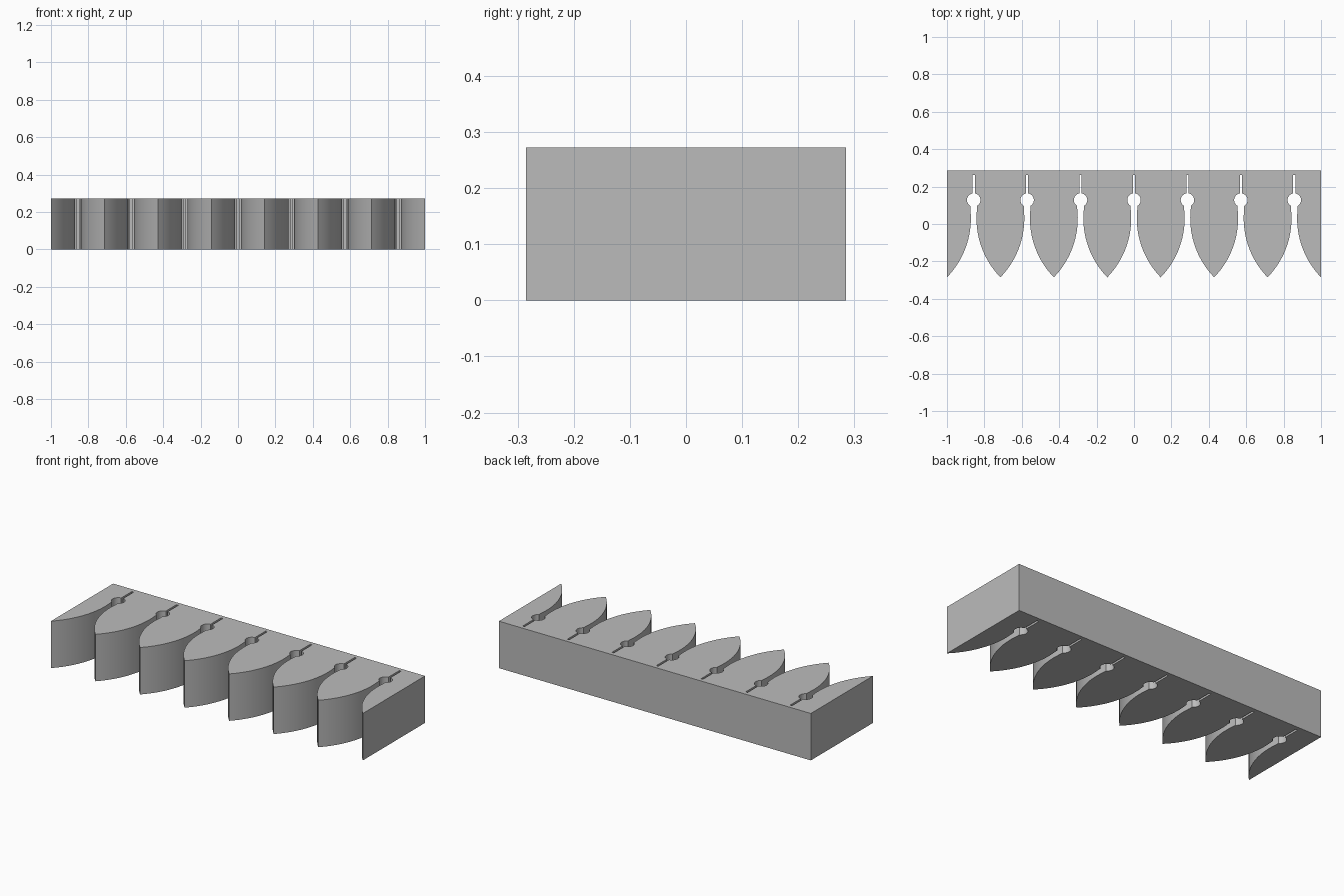
import bpy
import bmesh
import math

if "Cube" in bpy.data.objects:
    bpy.data.objects.remove(bpy.data.objects["Cube"], do_unlink=True)

HEIGHT = 0.272
BACK, TIP = 0.285, -0.285
SLOTS = 7
PITCH = 2 / SLOTS
NECK, NECK_Y = 0.015, 0.03      # narrowest half width between teeth
HOLE_R, HOLE_Y = 0.036, 0.128   # round relief hole
SLIT, SLIT_END = 0.006, 0.262   # thin slit behind the hole

# Single grey material
grey = bpy.data.materials.new("plain_grey")
grey.use_nodes = True
colour = (0.5, 0.5, 0.5, 1)
grey.diffuse_color = colour
grey.node_tree.nodes["Principled BSDF"].inputs["Base Color"].default_value = colour

# Radius of the pointed-arch tooth flank, vertical at the neck
rise, depth = PITCH / 2 - NECK, NECK_Y - TIP
flank_r = (rise ** 2 + depth ** 2) / (2 * rise)


def half_slot():
    """Half widths and depths from the tooth tip to the slit end."""
    points = []
    hole_bottom = HOLE_Y - math.sqrt(HOLE_R ** 2 - (NECK + 0.003) ** 2)
    steps = 24
    for i in range(steps):
        y = TIP + (hole_bottom - TIP) * i / steps
        w = NECK + flank_r - math.sqrt(flank_r ** 2 - (y - NECK_Y) ** 2)
        points.append((w, y))
    start = math.asin((NECK + 0.003) / HOLE_R)
    end = math.pi - math.asin(SLIT / HOLE_R)
    for i in range(13):
        a = start + (end - start) * i / 12
        points.append((HOLE_R * math.sin(a), HOLE_Y - HOLE_R * math.cos(a)))
    points.append((SLIT, SLIT_END))
    return points


# Comb outline: each slot is mirrored and repeated along the front
half = half_slot()
outline = [(-1, BACK)]
for k in range(SLOTS):
    cx = -1 + PITCH * (k + 0.5)
    outline += [(cx - w, y) for w, y in half]
    right = [(cx + w, y) for w, y in reversed(half)]
    outline += right if k == SLOTS - 1 else right[:-1]
outline.append((1, BACK))

# Extrude the outline upward into the toothed block
bm = bmesh.new()
base = bm.faces.new([bm.verts.new((x, y, 0)) for x, y in outline])
top = bmesh.ops.extrude_face_region(bm, geom=[base])["geom"]
bmesh.ops.translate(bm, vec=(0, 0, HEIGHT),
                    verts=[g for g in top if isinstance(g, bmesh.types.BMVert)])
bmesh.ops.recalc_face_normals(bm, faces=bm.faces)
mesh = bpy.data.meshes.new("toothed_block")
bm.to_mesh(mesh)
bm.free()
mesh.materials.append(grey)
block = bpy.data.objects.new("toothed_block", mesh)
bpy.context.collection.objects.link(block)

# Smooth flanks and holes, sharp edges elsewhere
bpy.ops.object.select_all(action="DESELECT")
block.select_set(True)
bpy.context.view_layer.objects.active = block
bpy.ops.object.shade_smooth_by_angle(angle=math.radians(30))
